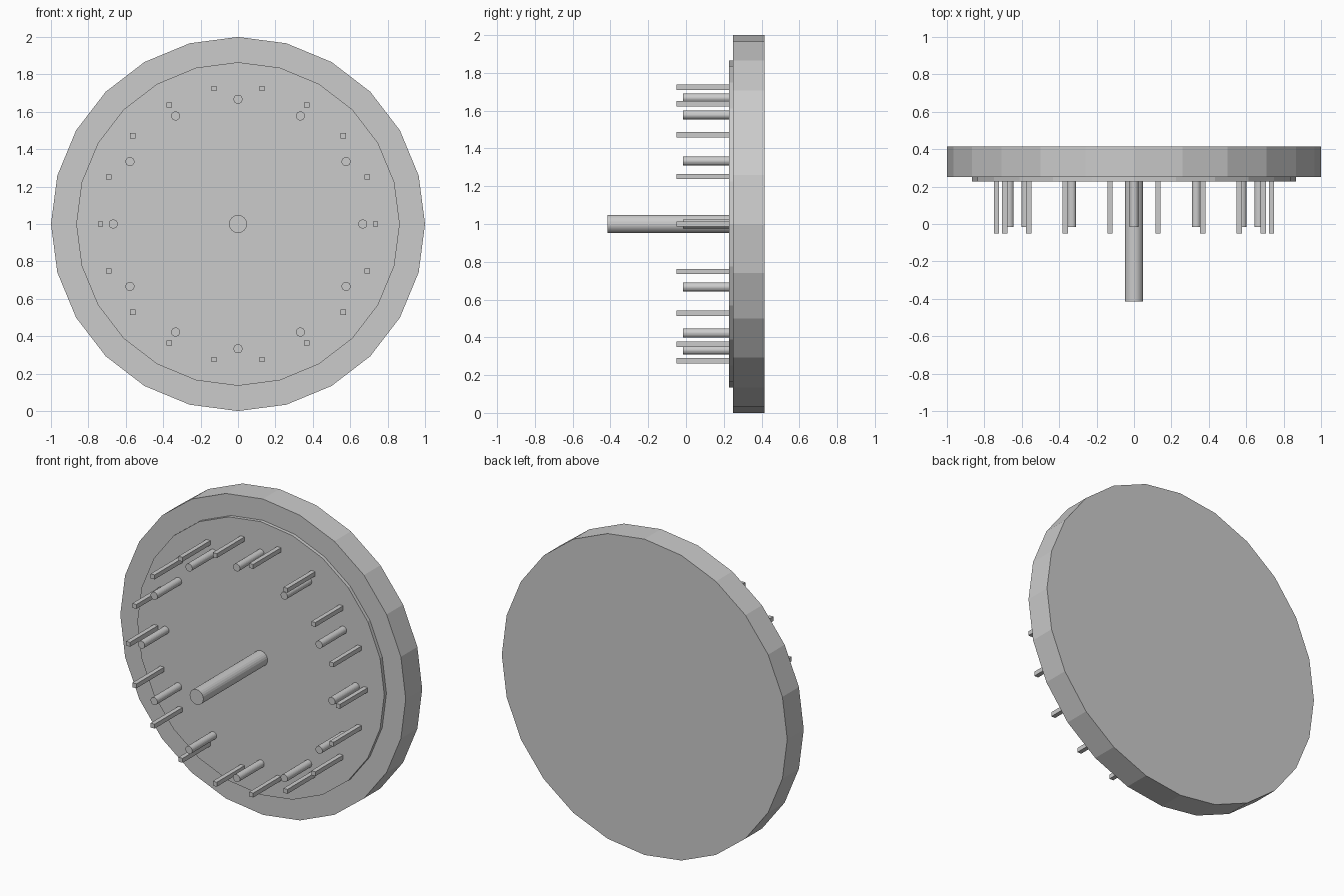
import bpy
from math import cos, sin, tau, pi

cube = bpy.data.objects.get("Cube")
if cube:
    bpy.data.objects.remove(cube)

# Single grey material
grey = bpy.data.materials.new("plain grey")
grey.use_nodes = True
colour = (0.6, 0.6, 0.6, 1)
grey.diffuse_color = colour
grey.node_tree.nodes["Principled BSDF"].inputs["Base Color"].default_value = colour


def rod(name, radius, y0, y1, x=0, z=1, sides=24, smooth=False):
    """Cylinder running along y from y0 to y1."""
    bpy.ops.mesh.primitive_cylinder_add(
        vertices=sides, radius=radius, depth=y1 - y0,
        location=(x, (y0 + y1) / 2, z), rotation=(pi / 2, 0, 0))
    finish(name, smooth)


def bar(name, size, y0, y1, x, z):
    """Square bar running along y from y0 to y1."""
    bpy.ops.mesh.primitive_cube_add(size=1, location=(x, (y0 + y1) / 2, z))
    bpy.context.object.scale = (size, y1 - y0, size)
    bpy.ops.object.transform_apply(location=False, rotation=False, scale=True)
    finish(name, False)


def finish(name, smooth):
    obj = bpy.context.object
    obj.name = name
    obj.data.materials.append(grey)
    if smooth:
        bpy.ops.object.shade_smooth_by_angle()


def ring(count, radius):
    for i in range(count):
        a = tau * i / count
        yield radius * cos(a), 1 + radius * sin(a)


# Backing disc and the thin raised plate on its front
rod("base_disc", 1, 0.25, 0.415)
rod("front_plate", 0.865, 0.228, 0.26)

# Long central shaft
rod("center_shaft", 0.048, -0.415, 0.24)

# Inner ring of round pegs
for x, z in ring(12, 0.667):
    rod("round_peg", 0.024, -0.015, 0.24, x, z)

# Outer ring of square pegs
for x, z in ring(18, 0.735):
    bar("square_peg", 0.028, -0.05, 0.24, x, z)
